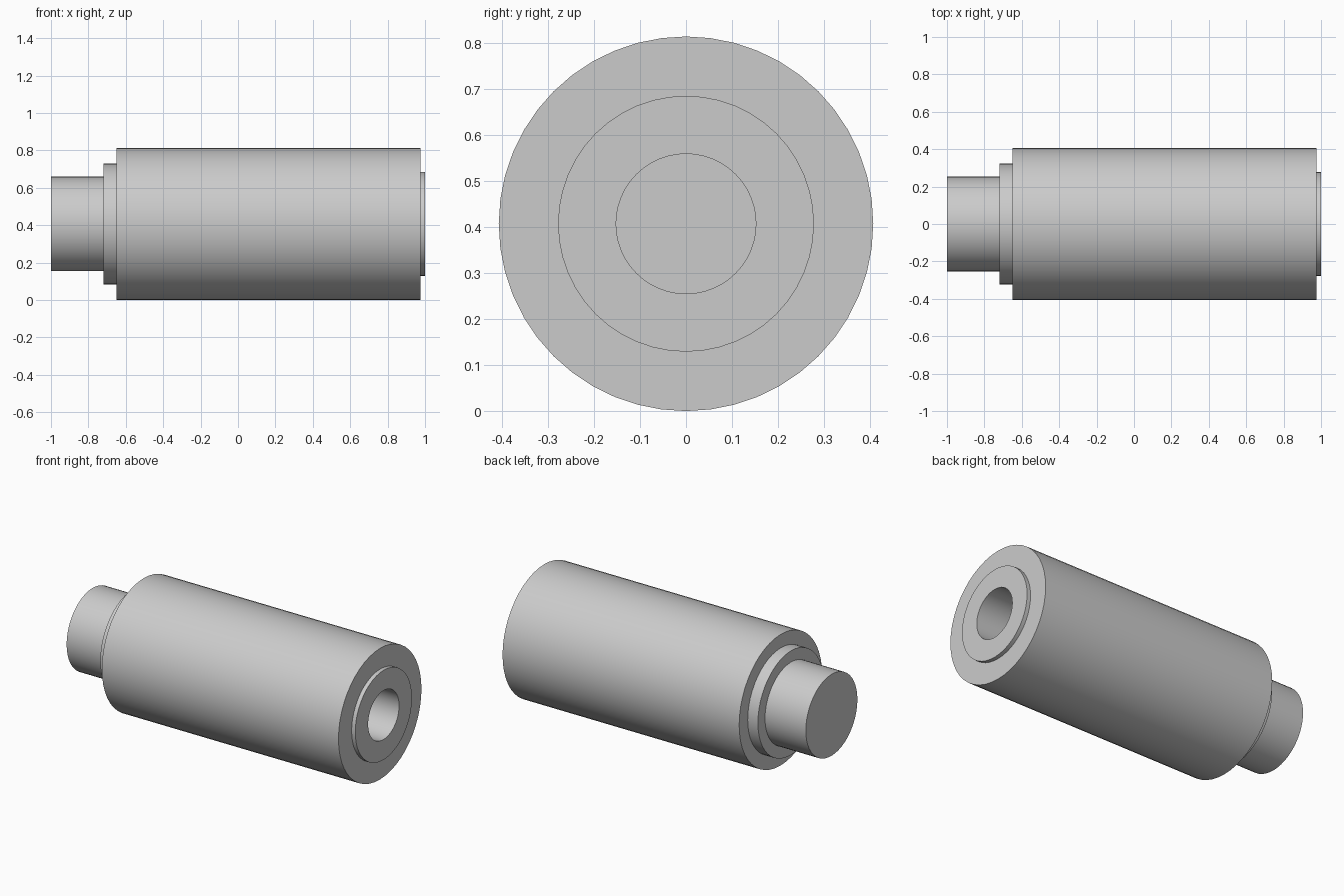
import bpy
import bmesh
from math import radians, tau
from mathutils import Vector

if "Cube" in bpy.data.objects:
    bpy.data.objects.remove(bpy.data.objects["Cube"], do_unlink=True)

SIDES = 48
BODY_R, COLLAR_R, STUB_R, BOSS_R, BORE_R = 0.407, 0.323, 0.253, 0.278, 0.152
AXIS = Vector((0, 0, BODY_R))

# Plain grey metal
grey = bpy.data.materials.new("plain grey")
grey.use_nodes = True
color = (0.6, 0.6, 0.6, 1)
grey.diffuse_color = color
grey.node_tree.nodes["Principled BSDF"].inputs["Base Color"].default_value = color


def turned_part(name, profile):
    """Revolve (x, radius) points around the long axis."""
    bm = bmesh.new()
    verts = [bm.verts.new(AXIS + Vector((x, 0, r))) for x, r in profile]
    edges = [bm.edges.new(pair) for pair in zip(verts, verts[1:])]
    bmesh.ops.spin(bm, geom=verts + edges, cent=AXIS, axis=(1, 0, 0),
                   angle=tau, steps=SIDES, use_duplicate=False)
    bmesh.ops.remove_doubles(bm, verts=bm.verts[:], dist=0.0001)
    bmesh.ops.recalc_face_normals(bm, faces=bm.faces[:])
    # Merge each triangle fan at the axis into one flat cap
    poles = [v for v in bm.verts if (v.co - AXIS).yz.length < 0.0001]
    bmesh.ops.dissolve_verts(bm, verts=poles)
    mesh = bpy.data.meshes.new(name)
    bm.to_mesh(mesh)
    bm.free()
    mesh.materials.append(grey)
    obj = bpy.data.objects.new(name, mesh)
    bpy.context.collection.objects.link(obj)
    bpy.ops.object.select_all(action="DESELECT")
    obj.select_set(True)
    bpy.context.view_layer.objects.active = obj
    bpy.ops.object.shade_smooth_by_angle(angle=radians(30))
    return obj


# Stub, collar, main body, raised boss and blind bore in one turned piece
turned_part("stepped_roller", [
    (-1, 0), (-1, STUB_R), (-0.72, STUB_R),
    (-0.72, COLLAR_R), (-0.65, COLLAR_R),
    (-0.65, BODY_R), (0.975, BODY_R),
    (0.975, BOSS_R), (1, BOSS_R),
    (1, BORE_R), (0.4, BORE_R), (0.4, 0),
])
